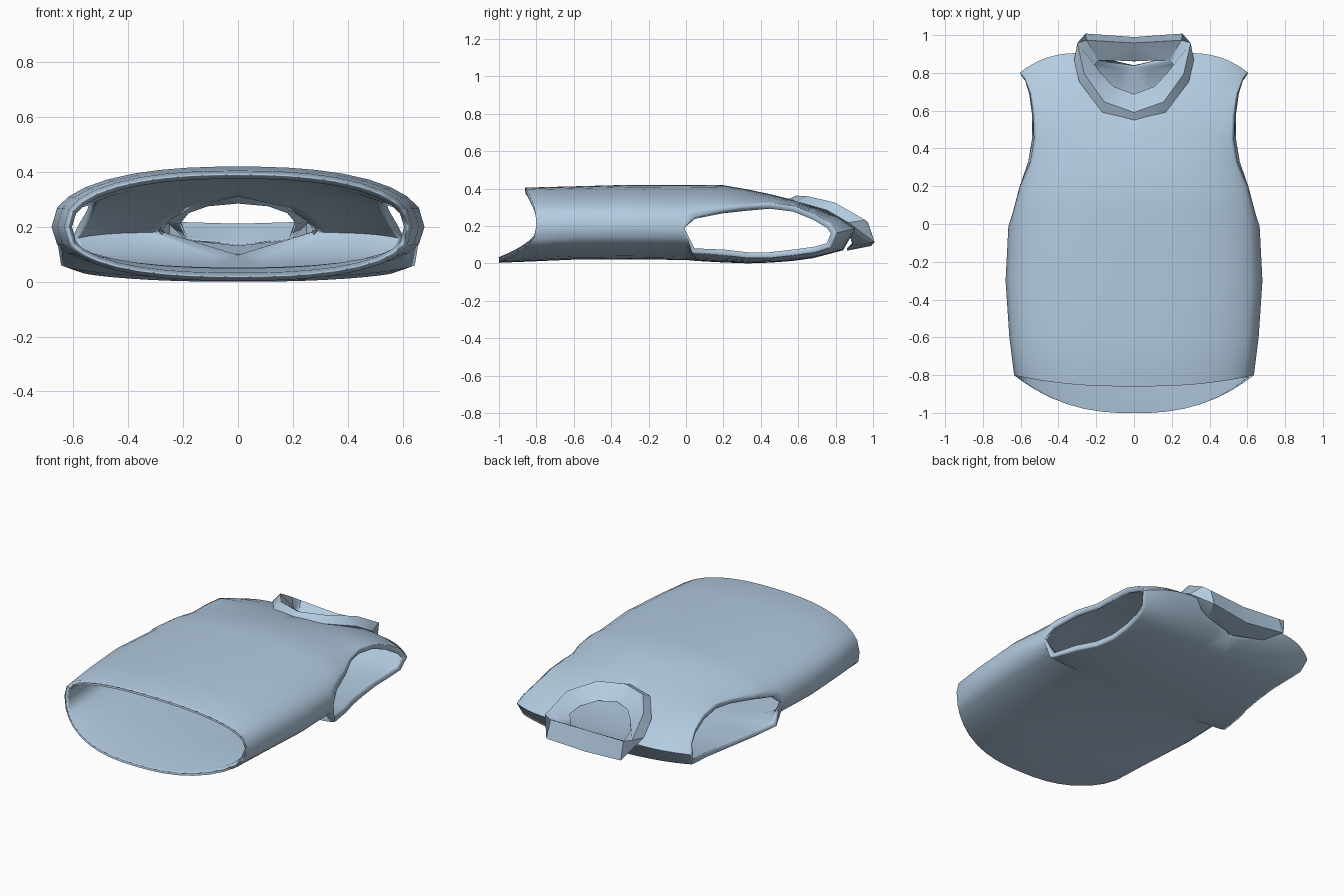
import bpy, bmesh

if "Cube" in bpy.data.objects:
    bpy.data.objects.remove(bpy.data.objects["Cube"])

fabric = bpy.data.materials.new("pale_blue_fabric")
fabric.diffuse_color = (0.45, 0.60, 0.75, 1)
fabric.use_nodes = True
fabric.node_tree.nodes["Principled BSDF"].inputs["Base Color"].default_value = fabric.diffuse_color


def finish(bm, name, thickness, angle):
    """Mirror a right half, weld it, orient it and give it cloth thickness."""
    copy = bmesh.ops.duplicate(bm, geom=bm.verts[:] + bm.edges[:] + bm.faces[:])["geom"]
    for v in copy:
        if isinstance(v, bmesh.types.BMVert):
            v.co.x = -v.co.x
    bmesh.ops.reverse_faces(bm, faces=[f for f in copy if isinstance(f, bmesh.types.BMFace)])
    bmesh.ops.remove_doubles(bm, verts=bm.verts[:], dist=0.0005)
    bmesh.ops.dissolve_degenerate(bm, edges=bm.edges[:], dist=0.0005)
    mesh = bpy.data.meshes.new(name)
    bm.to_mesh(mesh)
    bm.free()
    obj = bpy.data.objects.new(name, mesh)
    bpy.context.collection.objects.link(obj)
    mesh.materials.append(fabric)
    mesh.shade_smooth()
    mesh.set_sharp_from_angle(angle=angle)
    solid = obj.modifiers.new("cloth", "SOLIDIFY")
    solid.thickness, solid.offset = thickness, -1
    edge = obj.modifiers.new("edges", "WEIGHTED_NORMAL")
    edge.keep_sharp = True
    return obj


def skin(bm, rows, flip):
    """Join neighbouring rows of points with quads."""
    grid = [[bm.verts.new(p) for p in row] for row in rows]
    for a, b in zip(grid, grid[1:]):
        for i in range(len(a) - 1):
            quad = (a[i], a[i + 1], b[i + 1], b[i])
            bm.faces.new(quad[::-1] if flip else quad)


COLS = [0, .14, .28, .42, .56, .7, .82, .91, .97, 1]


def panel(rows):
    """Row: y at middle, y at edge, inner x, outer x, z at middle, z at edge, roundness."""
    return [[(n + (w - n) * u, yi + (ye - yi) * u ** 2.5,
              ze + (zi - ze) * (1 - u ** 2.4) ** (1 / b)) for u in COLS]
            for yi, ye, n, w, zi, ze, b in rows]


# Front panel: hem, chest, V neck, shoulder seam
front = [(-.86, -.80, 0, .635, .405, .20, 2.3), (-.6, -.6, 0, .66, .412, .20, 2.3),
         (-.3, -.3, 0, .68, .42, .20, 2.3), (0, -.01, 0, .665, .42, .19, 2.2),
         (.07, .05, 0, .645, .42, .25, 1.8), (.2, .2, 0, .605, .418, .285, 1.5),
         (.33, .33, 0, .55, .395, .305, 1.3), (.45, .45, 0, .53, .37, .32, 1.2),
         (.57, .58, 0, .535, .34, .305, 1.2), (.68, .69, .17, .55, .30, .26, 1.2),
         (.81, .77, .25, .58, .25, .21, 1.2), (.905, .80, .28, .605, .185, .16, 1.2)]
# Back panel: longer hem, high back neck
back = [(-1.0, -.80, 0, .635, .003, .20, 2.6), (-.6, -.6, 0, .66, .02, .20, 2.6),
        (-.3, -.3, 0, .68, .022, .20, 2.6), (0, -.01, 0, .665, .018, .19, 2.4),
        (.07, .03, 0, .645, .012, .06, 1.4), (.2, .2, 0, .605, .005, .045, 1.2),
        (.33, .33, 0, .56, .0, .03, 1.2), (.45, .45, 0, .54, .004, .03, 1.2),
        (.57, .58, 0, .54, .013, .045, 1.2), (.68, .69, 0, .555, .028, .06, 1.2),
        (.84, .77, 0, .58, .07, .085, 1.2), (.905, .80, .28, .605, .185, .16, 1.2)]
bm = bmesh.new()
skin(bm, panel(front), False)
skin(bm, panel(back), True)
finish(bm, "vest_body", 0.03, 1.0)

# Folded collar: rings from the neckline out, over the fold and into the opening
collar = [
    [(0, .57, .32), (.15, .66, .295), (.25, .79, .25), (.28, .87, .19), (.2, .89, .11), (0, .86, .08)],
    [(0, .54, .335), (.16, .60, .33), (.28, .76, .285), (.305, .87, .22), (.25, 1.0, .12), (0, .98, .10)],
    [(0, .59, .35), (.155, .645, .348), (.26, .79, .315), (.295, .95, .225), (.25, .965, .21), (0, .955, .20)],
    [(0, .68, .285), (.11, .72, .275), (.18, .79, .25), (.215, .84, .21), (.19, .87, .15), (0, .87, .13)]]
bm = bmesh.new()
skin(bm, collar, True)
finish(bm, "collar", 0.012, 0.6)
